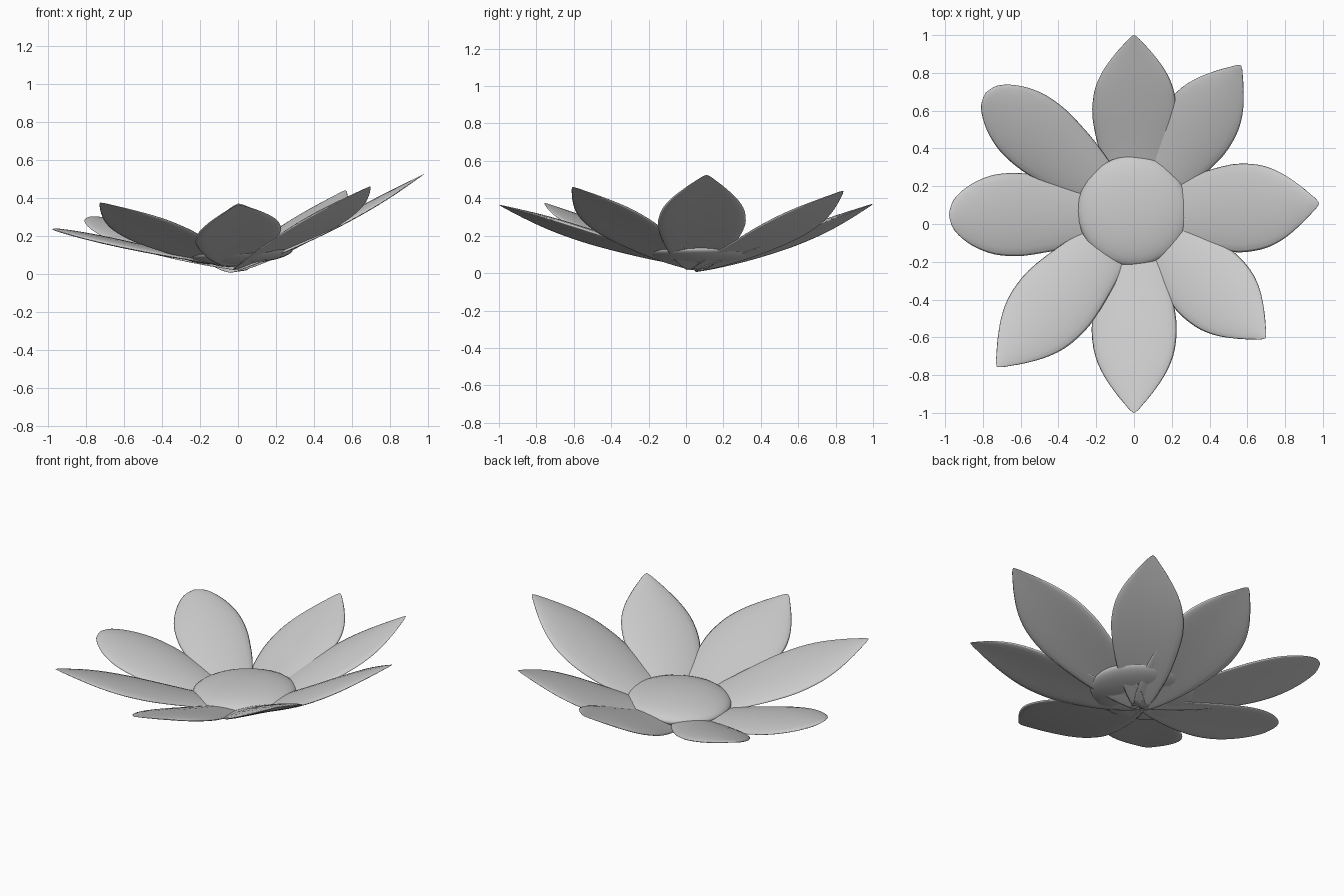
import bpy, bmesh, math
from mathutils import Vector

if "Cube" in bpy.data.objects:
    bpy.data.objects.remove(bpy.data.objects["Cube"])

CENTRE = Vector((0, 0.05, 0))
FLOWER_UP = Vector((-0.148, 0, 1)).normalized()
# half-width profiles along the petal (fraction of length, fraction of width)
POINTED = [(0, .2), (.06, .36), (.12, .48), (.25, .7), (.4, .88), (.5, .97), (.58, 1),
           (.7, .93), (.8, .74), (.9, .43), (.96, .2), (.985, .1), (1, .01)]
BLUNT = [(0, .16), (.06, .3), (.12, .42), (.25, .64), (.4, .84), (.5, .93), (.62, 1),
         (.75, .96), (.85, .8), (.92, .6), (.97, .38), (.99, .2), (1, .01)]


def sample(profile, t):
    """Smooth interpolation of a profile (Catmull-Rom style tangents)."""
    n = len(profile)
    for i in range(n - 1):
        (a, p), (b, q) = profile[i], profile[i + 1]
        if t <= b:
            a0, p0 = profile[max(i - 1, 0)]
            b1, q1 = profile[min(i + 2, n - 1)]
            h = b - a
            m0, m1 = (q - p0) / (b - a0), (q1 - p) / (b1 - a)
            s = (t - a) / h
            return ((2*s**3 - 3*s*s + 1) * p + (s**3 - 2*s*s + s) * h * m0
                    + (3*s*s - 2*s**3) * q + (s**3 - s*s) * h * m1)
    return profile[-1][1]


def petal(name, tip, half_width, profile, base_z, bow=0.2, thick=0.02, cup=-0.016):
    """Thin pillow-shaped petal from the flower base to its tip."""
    tip = Vector(tip)
    base = CENTRE + Vector((0, 0, base_z))
    flat = Vector((tip.x - base.x, tip.y - base.y, 0))
    side = FLOWER_UP.cross(flat).normalized()
    normal = (tip - base).cross(side).normalized()
    if normal.z < 0:
        normal.negate()
    bm = bmesh.new()
    rings, seg, n = [], 20, 30
    for i in range(n + 1):
        t = math.sin(i / n * math.pi / 2) ** 1.15
        f = max(sample(profile, t), 0.01)
        c = base + flat * t
        c.z = base.z + (tip.z - base.z) * ((1 - bow) * t + bow * t * t)
        ring = []
        for k in range(seg):
            a = 2 * math.pi * k / seg
            v = math.cos(a)
            up = thick * f * math.sin(a) + cup * f * (v * v - 0.5)
            ring.append(bm.verts.new(c + side * (half_width * f * v) + normal * up))
        rings.append(ring)
    for r, s in zip(rings, rings[1:]):
        for k in range(seg):
            j = (k + 1) % seg
            bm.faces.new((r[k], r[j], s[j], s[k]))
    bm.faces.new(rings[0])
    bm.faces.new(rings[-1])
    bmesh.ops.recalc_face_normals(bm, faces=bm.faces)
    for face in bm.faces:
        face.smooth = True
    me = bpy.data.meshes.new(name)
    bm.to_mesh(me)
    bm.free()
    bpy.context.collection.objects.link(bpy.data.objects.new(name, me))


# eight petals: tip, half width, outline, height of the base, lengthwise bow
petal("petal_back", (0, 1.0, .37), .225, POINTED, .014, .28)
petal("petal_back_right", (.565, .84, .44), .205, POINTED, .016, .28)
petal("petal_right", (.98, .11, .525), .235, POINTED, .018, .22)
petal("petal_front_right", (.695, -.605, .46), .22, POINTED, .026)
petal("petal_front", (0, -1.0, .365), .228, POINTED, .04)
petal("petal_front_left", (-.725, -.755, .375), .22, POINTED, .038)
petal("petal_left", (-.98, .05, .235), .22, BLUNT, .035)
petal("petal_back_left", (-.785, .695, .30), .20, BLUNT, .025)

# flattened centre disc
bpy.ops.mesh.primitive_uv_sphere_add(segments=32, ring_count=16, radius=1,
                                     location=(-.004, .07, .114),
                                     rotation=(0, math.radians(-3), 0))
disc = bpy.context.object
disc.name = "flower_centre"
disc.scale = (.295, .292, .066)
bpy.ops.object.shade_smooth()
